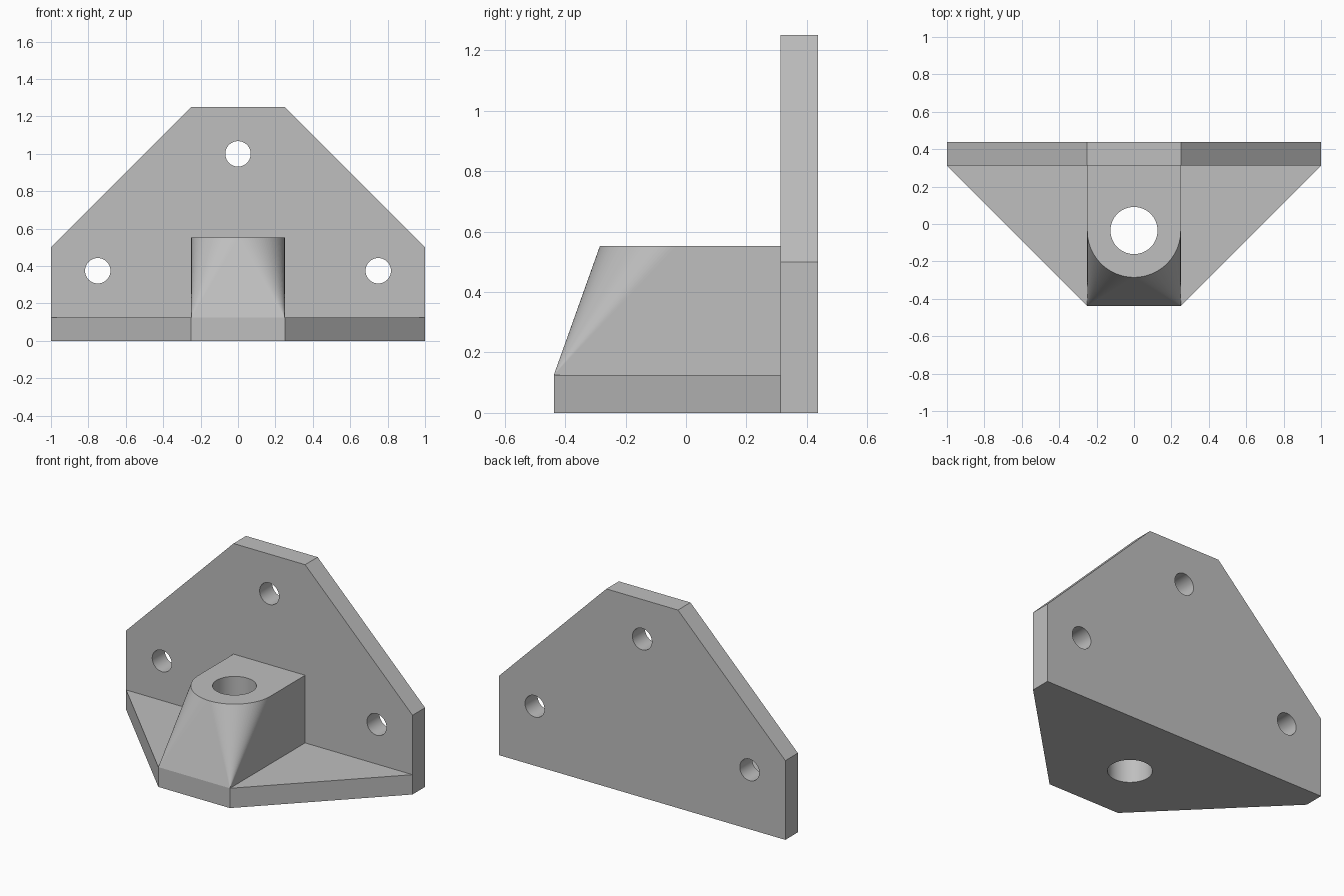
import bpy
import bmesh
from math import cos, sin, pi, radians
from mathutils import Matrix, Vector

if "Cube" in bpy.data.objects:
    bpy.data.objects.remove(bpy.data.objects["Cube"], do_unlink=True)

# Main dimensions
HALF_BOSS = 0.25
FRONT, PLATE_FRONT, PLATE_BACK = -0.4375, 0.3125, 0.4375
SHELF_TOP, BOSS_TOP = 0.125, 0.552
BORE_Y, BORE_RADIUS, BOLT_RADIUS = -0.035, 0.126, 0.068

grey = bpy.data.materials.new("plain grey")
grey.use_nodes = True
grey.diffuse_color = (0.52, 0.52, 0.52, 1)
grey.node_tree.nodes["Principled BSDF"].inputs["Base Color"].default_value = grey.diffuse_color


def finish(name, bm):
    bmesh.ops.recalc_face_normals(bm, faces=bm.faces)
    mesh = bpy.data.meshes.new(name)
    bm.to_mesh(mesh)
    bm.free()
    mesh.materials.append(grey)
    obj = bpy.data.objects.new(name, mesh)
    bpy.context.collection.objects.link(obj)
    return obj


def prism(name, outline, offset):
    """Extrude a flat outline of 3D points along an offset."""
    bm = bmesh.new()
    face = bm.faces.new([bm.verts.new(p) for p in outline])
    extruded = bmesh.ops.extrude_face_region(bm, geom=[face], use_keep_orig=True)["geom"]
    bmesh.ops.translate(bm, vec=offset,
                        verts=[g for g in extruded if isinstance(g, bmesh.types.BMVert)])
    return finish(name, bm)


def drill(obj, centre, radius, axis):
    """Cut a round, smooth-walled through hole."""
    turn = Vector((0, 0, 1)).rotation_difference(Vector(axis)).to_matrix().to_4x4()
    bm = bmesh.new()
    bmesh.ops.create_cone(bm, cap_ends=True, segments=64, radius1=radius, radius2=radius,
                          depth=2, matrix=Matrix.Translation(centre) @ turn)
    for face in bm.faces:
        face.smooth = len(face.verts) == 4
    cutter = finish("hole_cutter", bm)
    cutter.hide_render = True
    mod = obj.modifiers.new("hole", "BOOLEAN")
    mod.operation, mod.solver, mod.object = "DIFFERENCE", "EXACT", cutter
    bpy.context.view_layer.objects.active = obj
    bpy.ops.object.modifier_apply(modifier=mod.name)
    bpy.data.objects.remove(cutter, do_unlink=True)


# Upright plate with clipped corners and three bolt holes
half = [(1, 0), (1, 0.5), (HALF_BOSS, 1.25)]
outline = half + [(-x, z) for x, z in reversed(half)]
plate = prism("back_plate", [(x, PLATE_FRONT, z) for x, z in outline],
              (0, PLATE_BACK - PLATE_FRONT, 0))
for x, z in [(0, 1), (-0.75, 0.375), (0.75, 0.375)]:
    drill(plate, (x, PLATE_FRONT, z), BOLT_RADIUS, (0, 1, 0))

# Tapered base shelf
shelf = prism("base_shelf", [(-1, PLATE_FRONT, 0), (-HALF_BOSS, FRONT, 0),
                             (HALF_BOSS, FRONT, 0), (1, PLATE_FRONT, 0)], (0, 0, SHELF_TOP))

# Boss: square foot blended into a round-nosed top
bm = bmesh.new()
for x in (-HALF_BOSS, HALF_BOSS):
    for y, z in [(FRONT, SHELF_TOP), (PLATE_FRONT, SHELF_TOP), (PLATE_FRONT, BOSS_TOP)]:
        bm.verts.new((x, y, z))
STEPS = 64
for i in range(STEPS + 1):
    a = pi * i / STEPS
    bm.verts.new((HALF_BOSS * cos(a), BORE_Y - HALF_BOSS * sin(a), BOSS_TOP))
bmesh.ops.convex_hull(bm, input=bm.verts)
bmesh.ops.dissolve_limit(bm, angle_limit=radians(0.1), verts=bm.verts, edges=bm.edges)
boss = finish("boss", bm)

# Vertical bore through boss and shelf
for part in (boss, shelf):
    drill(part, (0, BORE_Y, 0.3), BORE_RADIUS, (0, 0, 1))
